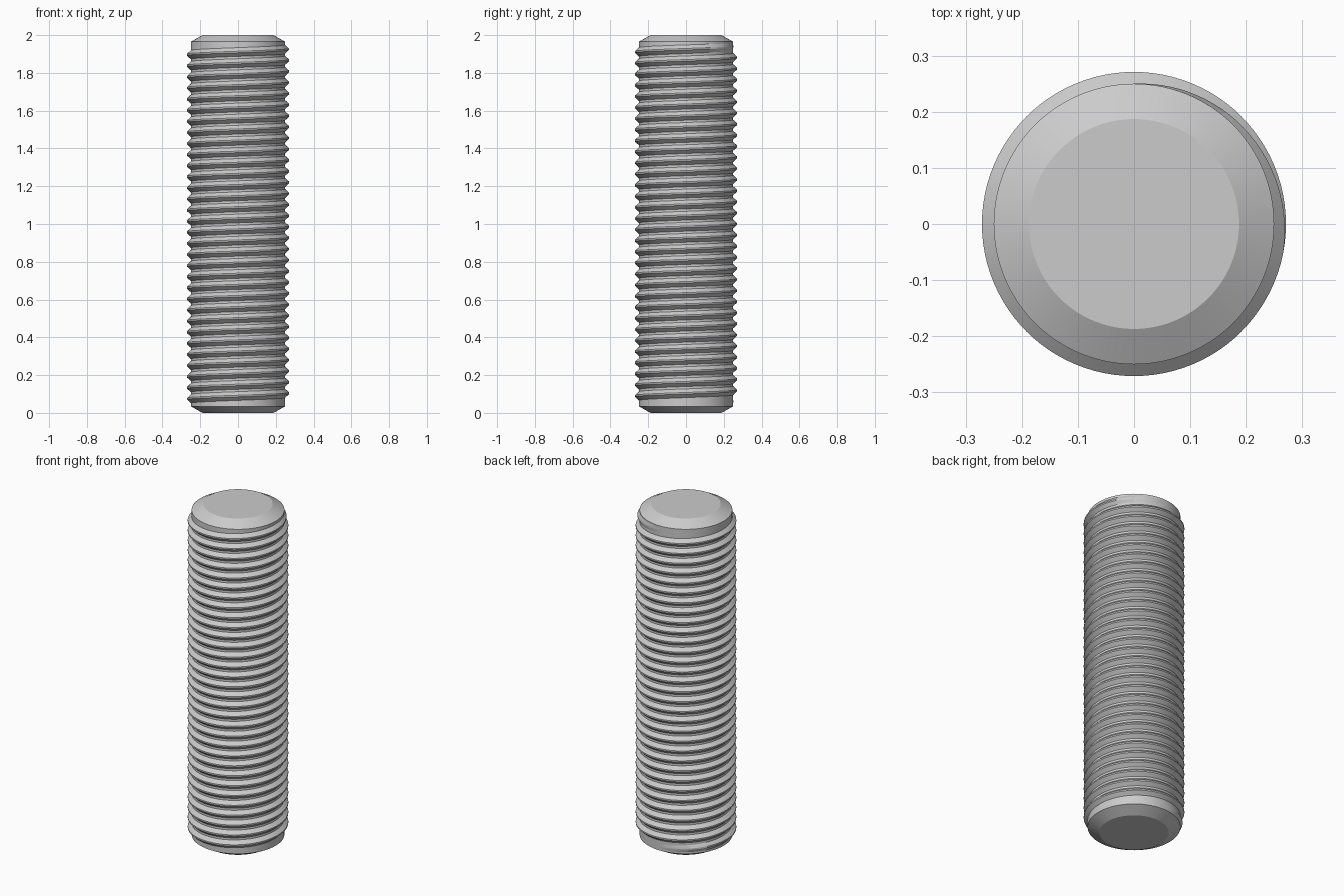
import bpy, bmesh, math

if "Cube" in bpy.data.objects:
    bpy.data.objects.remove(bpy.data.objects["Cube"])

steel = bpy.data.materials.new("grey steel")
steel.diffuse_color = (0.6, 0.6, 0.6, 1)
steel.use_nodes = True
steel.node_tree.nodes["Principled BSDF"].inputs["Base Color"].default_value = steel.diffuse_color

CORE_R, CREST_R, TIP_R = 0.25, 0.271, 0.187
SEG = 96                       # steps per turn
TURNS, Z0, Z1 = 32, 0.06, 1.94  # thread run


def finish(bm, name):
    bmesh.ops.recalc_face_normals(bm, faces=bm.faces)
    mesh = bpy.data.meshes.new(name)
    bm.to_mesh(mesh)
    bm.free()
    mesh.materials.append(steel)
    obj = bpy.data.objects.new(name, mesh)
    bpy.context.collection.objects.link(obj)
    bpy.context.view_layer.objects.active = obj
    obj.select_set(True)
    bpy.ops.object.shade_smooth_by_angle(angle=math.radians(25))
    obj.select_set(False)


def skin(bm, rows, closed):
    """Join neighbouring rows of vertices with quads and cap both ends."""
    for a, b in zip(rows, rows[1:]):
        n = len(a)
        for i in range(n):
            j = (i + 1) % n
            bm.faces.new((a[i], a[j], b[j], b[i]))
    if closed:
        bm.faces.new(rows[0])
        bm.faces.new(rows[-1])


# Rod core with a chamfer at each end
bm = bmesh.new()
rings = []
for r, z in [(TIP_R, 0), (CORE_R, 0.035), (CORE_R, 1.965), (TIP_R, 2)]:
    rings.append([bm.verts.new((r * math.cos(a), r * math.sin(a), z))
                  for a in (2 * math.pi * i / SEG for i in range(SEG))])
skin(bm, rings, True)
finish(bm, "rod_core")

# Right-hand helical ridge, fading into the core at both ends
bm = bmesh.new()
sections = []
total = TURNS * SEG
for k in range(total + 1):
    a = math.pi / 2 + 2 * math.pi * k / SEG
    z = Z0 + (Z1 - Z0) * k / total
    fade = min(1, k / (SEG * 0.28), (total - k) / (SEG * 0.28))
    crest = CORE_R + (CREST_R - CORE_R) * fade
    profile = [(CORE_R - 0.002, -0.025), (crest, -0.004),
               (crest, 0.004), (CORE_R - 0.002, 0.025)]
    sections.append([bm.verts.new((r * math.cos(a), r * math.sin(a), z + dz))
                     for r, dz in profile])
skin(bm, sections, True)
finish(bm, "screw_thread")
